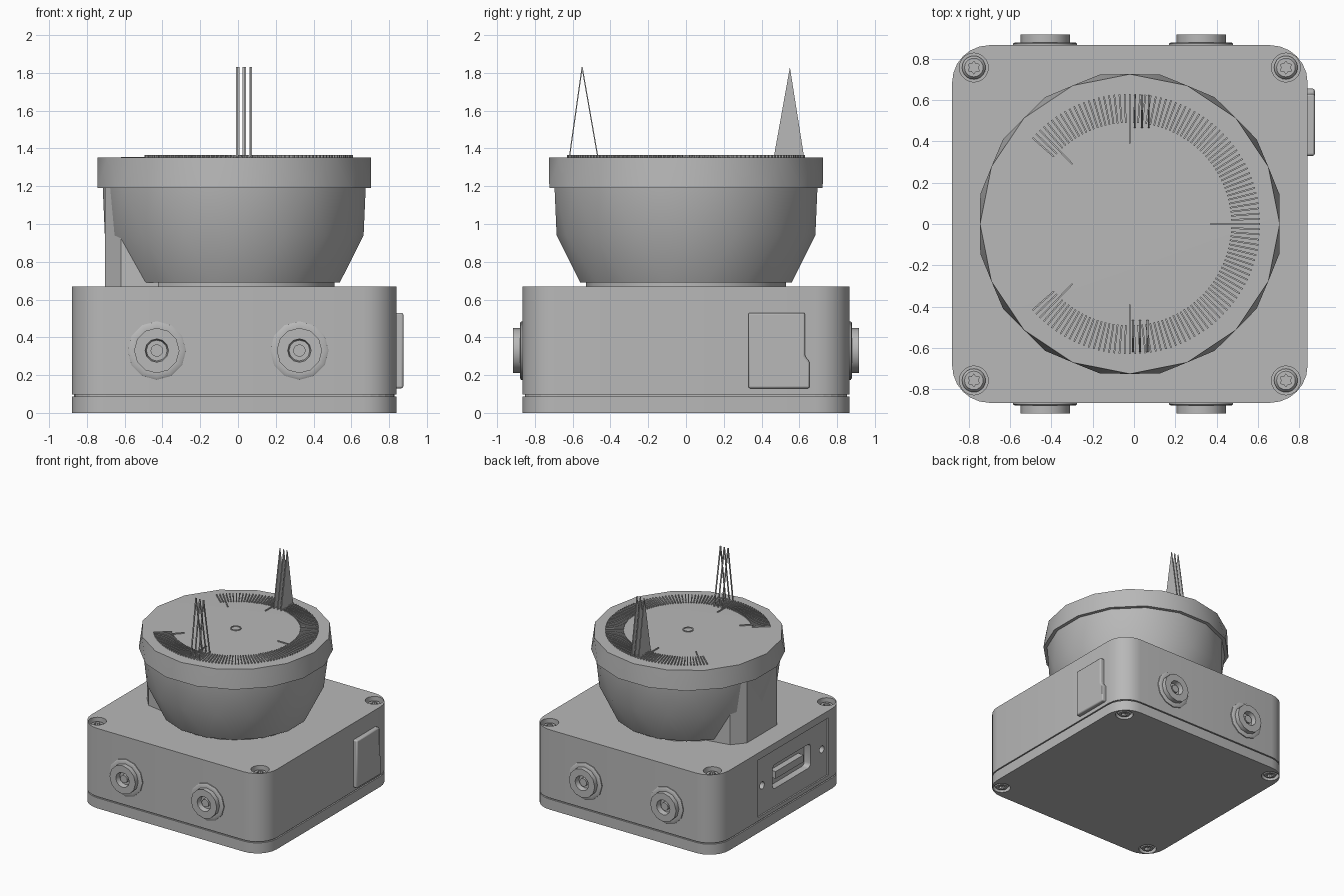
import bpy, bmesh
from math import sin, cos, pi, radians
from mathutils import Matrix, Vector

cube = bpy.data.objects.get("Cube")
if cube:
    bpy.data.objects.remove(cube, do_unlink=True)

grey = bpy.data.materials.new("housing grey")
grey.use_nodes = True
grey.diffuse_color = (0.48, 0.48, 0.48, 1)
grey.node_tree.nodes["Principled BSDF"].inputs["Base Color"].default_value = (0.48, 0.48, 0.48, 1)

CX = -0.02                      # middle of the housing and turret in x
HX, HY, TOP = 0.86, 0.865, 0.67  # half sizes and height of the housing
SIDE = Matrix(((0, 0, 1, 0), (1, 0, 0, 0), (0, 1, 0, 0), (0, 0, 0, 1)))  # draw in y-z, extrude in x


def finish(name, bm, smooth=False):
    bmesh.ops.remove_doubles(bm, verts=bm.verts, dist=1e-5)
    bmesh.ops.recalc_face_normals(bm, faces=bm.faces)
    mesh = bpy.data.meshes.new(name)
    bm.to_mesh(mesh)
    bm.free()
    mesh.materials.append(grey)
    ob = bpy.data.objects.new(name, mesh)
    bpy.context.collection.objects.link(ob)
    if smooth:
        smooth_shade(ob)
    return ob


def select_only(ob):
    bpy.ops.object.select_all(action='DESELECT')
    ob.select_set(True)
    bpy.context.view_layer.objects.active = ob


def smooth_shade(ob):
    select_only(ob)
    bpy.ops.object.shade_smooth_by_angle(angle=radians(32))


def add_prism(bm, pts, h0, h1, mat=Matrix()):
    low = [bm.verts.new(mat @ Vector((a, b, h0))) for a, b in pts]
    high = [bm.verts.new(mat @ Vector((a, b, h1))) for a, b in pts]
    bm.faces.new(low)
    bm.faces.new(high)
    for i in range(len(pts)):
        j = (i + 1) % len(pts)
        bm.faces.new((low[i], low[j], high[j], high[i]))


def prism(name, pts, h0, h1, mat=Matrix(), smooth=False):
    bm = bmesh.new()
    add_prism(bm, pts, h0, h1, mat)
    return finish(name, bm, smooth)


def lathe(name, profile, n, mat=Matrix(), twist=0, smooth=True):
    # twist turns every other ring by part of a step, giving triangular facets
    bm = bmesh.new()
    rings = []
    for k, (r, h) in enumerate(profile):
        off = twist * (k % 2)
        rings.append([bm.verts.new(mat @ Vector((r * cos(2 * pi * (i + off) / n),
                      r * sin(2 * pi * (i + off) / n), h))) for i in range(n)])
    for k, (a, b) in enumerate(zip(rings, rings[1:])):
        for i in range(n):
            j = (i + 1) % n
            if not twist:
                bm.faces.new((a[i], a[j], b[j], b[i]))
            elif k % 2 == 0:
                bm.faces.new((a[i], a[j], b[i]))
                bm.faces.new((a[j], b[j], b[i]))
            else:
                bm.faces.new((a[i], a[j], b[j]))
                bm.faces.new((a[i], b[j], b[i]))
    return finish(name, bm, smooth)


def rect(a0, a1, b0, b1):
    return [(a0, b0), (a1, b0), (a1, b1), (a0, b1)]


def rounded(hx, hy, r, cx=0, cy=0, seg=6):
    pts = []
    for q, (sx, sy) in enumerate(((1, 1), (-1, 1), (-1, -1), (1, -1))):
        for s in range(seg + 1):
            t = (q + s / seg) * pi / 2
            pts.append((cx + sx * (hx - r) + r * cos(t), cy + sy * (hy - r) + r * sin(t)))
    return pts


def circle(r, n, cx=0, cy=0):
    return [(cx + r * cos(2 * pi * i / n), cy + r * sin(2 * pi * i / n)) for i in range(n)]


def cut(ob, cutter):
    mod = ob.modifiers.new("cut", 'BOOLEAN')
    mod.operation, mod.solver, mod.object = 'DIFFERENCE', 'EXACT', cutter
    select_only(ob)
    bpy.ops.object.modifier_apply(modifier=mod.name)
    bpy.data.objects.remove(cutter, do_unlink=True)


# Housing: base plate, recessed seam and main case
plate = prism("base_plate", rounded(HX, HY, 0.18, CX), 0, 0.088)
prism("seam", rounded(HX - 0.012, HY - 0.012, 0.17, CX), 0.08, 0.11)
case = prism("main_case", rounded(HX, HY, 0.18, CX), 0.098, TOP)

# Corner screw pockets, open towards the corner
corners = [(CX + sx * 0.755, sy * 0.757, sx, sy) for sx in (-1, 1) for sy in (-1, 1)]
for ob, h0, h1 in ((case, 0.605, 0.8), (plate, -0.1, 0.045)):
    bm = bmesh.new()
    for x, y, sx, sy in corners:
        add_prism(bm, circle(0.07, 20, x, y), h0, h1)
    cut(ob, finish("pocket_cutter", bm))

# Connector panel recess, socket and fixing holes on the -x side
back = CX - HX
cut(case, prism("panel_cutter", rect(-0.63, 0.3, 0.13, 0.61), back - 0.1, back + 0.012, SIDE))
bm = bmesh.new()
add_prism(bm, rounded(0.25, 0.1, 0.03, -0.16, 0.38, 3), back - 0.1, back + 0.07, SIDE)
for y in (-0.56, 0.23):
    add_prism(bm, circle(0.03, 12, y, 0.37), back - 0.1, back + 0.07, SIDE)
cut(case, finish("socket_cutter", bm))
prism("socket_tongue", rect(-0.33, 0.04, 0.35, 0.41), back + 0.02, back + 0.08, SIDE)
for ob in (case, plate):
    smooth_shade(ob)

# Corner screws with a six-lobed drive recess
for side, zmat in (("top", Matrix.Translation((0, 0, 0.6))),
                   ("bottom", Matrix.Translation((0, 0, 0.05)) @ Matrix.Scale(-1, 4, (0, 0, 1)))):
    for x, y, sx, sy in corners:
        mat = Matrix.Translation((x, y, 0)) @ zmat
        name = f"{side}_screw_{'left' if sx > 0 else 'right'}_{'back' if sy > 0 else 'front'}"
        screw = lathe(name, [(0, -0.01), (0.055, -0.01), (0.057, 0.03), (0.045, 0.045), (0, 0.045)],
                      20, mat, smooth=False)
        star = [((0.031 if i % 2 else 0.02) * cos(pi * i / 6),
                 (0.031 if i % 2 else 0.02) * sin(pi * i / 6)) for i in range(12)]
        cut(screw, prism("drive_cutter", star, 0.025, 0.08, mat))
        smooth_shade(screw)

# Cable ports, two at the front and two at the back
port = [(0.155, -0.02), (0.155, 0.008), (0.145, 0.014), (0.12, 0.014), (0.12, 0.052), (0.062, 0.052),
        (0.055, 0.01), (0.033, 0.01), (0.033, 0.035), (0, 0.035)]
for sy, end in ((-1, "front"), (1, "back")):
    for x, hand in ((-0.43, "right"), (0.325, "left")):
        mat = Matrix.Translation((x, sy * HY, 0.33)) @ Matrix.Rotation(-sy * pi / 2, 4, 'X')
        lathe(f"{end}_port_{hand}", port, 12, mat)

# Service cover with a stepped edge on the +x side
cover = [(0.33, 0.13), (0.655, 0.13), (0.655, 0.27), (0.63, 0.3), (0.63, 0.53), (0.33, 0.53)]
ob = prism("service_cover", cover, 0.82, 0.875, SIDE)
bevel = ob.modifiers.new("soft_edges", 'BEVEL')
bevel.width, bevel.segments = 0.01, 2
smooth_shade(ob)

# Turret: neck, faceted bowl, overhanging cap
turret = Matrix.Translation((CX, 0, 0))
lathe("neck", [(0.53, 0.66), (0.53, 0.7)], 16, turret)
lathe("bowl", [(0, 0.69), (0.57, 0.69), (0.685, 0.94), (0.71, 1.2), (0, 1.2)], 16, turret, 0.5)
lathe("cap", [(0, 1.19), (0.738, 1.19), (0.725, 1.352), (0, 1.36)], 16, turret, 0.5)

# Solid spine joining the bowl to the housing on the -x side
spine = [(-0.3, -0.36), (-0.3, 0.36), (-0.62, 0.3), (-0.705, 0.2), (-0.705, -0.2), (-0.62, -0.3)]
prism("rear_spine", spine, 0.66, 1.2)

# Angle scale and centre ring on the cap
bm = bmesh.new()
for i in range(-60, 61):
    inner = 0.49
    if i % 39 == 0 or abs(i) == 58:
        inner = 0.39 if i % 39 == 0 else 0.4
    mat = turret @ Matrix.Rotation(radians(i * 90 / 39), 4, 'Z')
    add_prism(bm, rect(inner, 0.63, -0.004, 0.004), 1.35, 1.364, mat)
finish("angle_scale", bm)
lathe("centre_ring", [(0.042, 1.35), (0.042, 1.366), (0.034, 1.366), (0.034, 1.35)], 20, turret)

# Thin blades standing on the scale: solid at the back, open legs at the front
bm = bmesh.new()
for x in (0.0, 0.035, 0.067):
    add_prism(bm, [(0.465, 1.355), (0.625, 1.355), (0.55, 1.83)], x, x + 0.008, SIDE)
finish("back_blades", bm)
bm = bmesh.new()
for x in (-0.01, 0.025, 0.06):
    for foot in (-0.62, -0.47):
        add_prism(bm, [(foot, 1.355), (foot + 0.006, 1.355), (-0.547, 1.83), (-0.553, 1.83)],
                  x, x + 0.01, SIDE)
finish("front_blades", bm)
